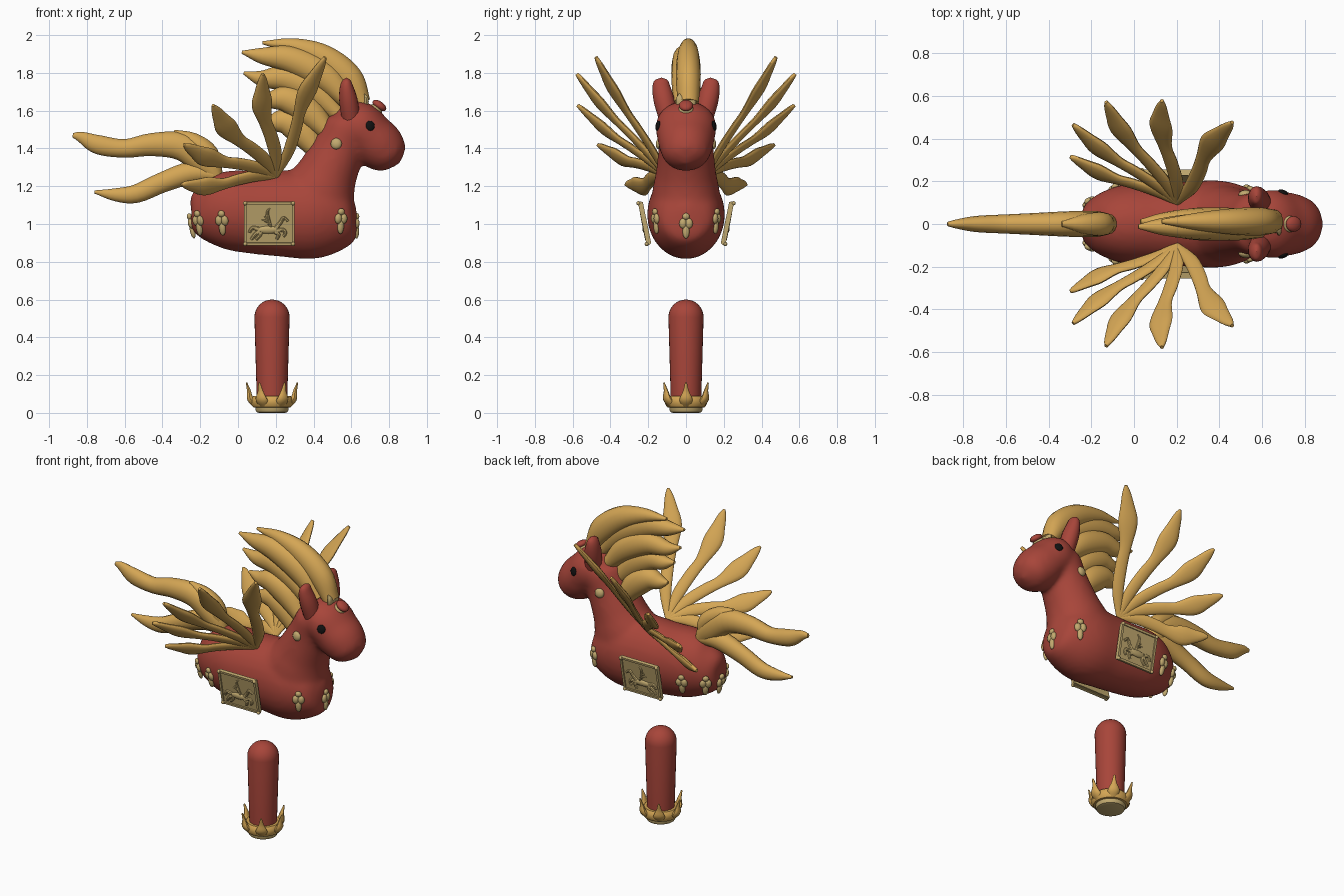
import bpy, bmesh, math
from mathutils import Vector, Matrix
from mathutils.bvhtree import BVHTree

if "Cube" in bpy.data.objects:
    bpy.data.objects.remove(bpy.data.objects["Cube"])


def material(name, rgb):
    m = bpy.data.materials.new(name)
    m.use_nodes = True
    m.diffuse_color = (*rgb, 1)
    m.node_tree.nodes["Principled BSDF"].inputs["Base Color"].default_value = (*rgb, 1)
    return m


RED = material("brick red", (0.39, 0.06, 0.042))
GOLD = material("warm gold", (0.66, 0.38, 0.09))
PALE = material("pale gold", (0.54, 0.40, 0.16))
BLACK = material("black", (0.006, 0.006, 0.006))
Y = Vector((0, 1, 0))


def finish(name, bm, mat, mirror=False):
    bmesh.ops.remove_doubles(bm, verts=bm.verts, dist=0.0002)
    bmesh.ops.recalc_face_normals(bm, faces=bm.faces)
    me = bpy.data.meshes.new(name)
    bm.to_mesh(me)
    bm.free()
    me.materials.append(mat)
    ob = bpy.data.objects.new(name, me)
    bpy.context.collection.objects.link(ob)
    bpy.ops.object.select_all(action='DESELECT')
    ob.select_set(True)
    bpy.context.view_layer.objects.active = ob
    bpy.ops.object.shade_smooth_by_angle(angle=math.radians(40))
    if mirror:
        mod = ob.modifiers.new("mirror", 'MIRROR')
        mod.use_axis = (False, True, False)
        mod.use_mirror_merge = False
    return ob


def spline(keys, steps):
    """Catmull-Rom interpolation through keys of any dimension."""
    k = [Vector(p) for p in keys]
    k = [k[0] * 2 - k[1]] + k + [k[-1] * 2 - k[-2]]
    out = []
    for i in range(1, len(k) - 2):
        a, b, c, d = k[i - 1:i + 3]
        for j in range(steps):
            t = j / steps
            out.append((b * 2 + (c - a) * t + (a * 2 - b * 5 + c * 4 - d) * t * t
                        + (b * 3 - a - c * 3 + d) * t ** 3) * 0.5)
    return out + [k[-2]]


def sweep(bm, keys, side=Y, sides=14, steps=4, matrix=None):
    """Elliptical tube; each key is x, y, z, half height, half width along side."""
    pts = spline(keys, steps)
    pos = [Vector(p[:3]) for p in pts]
    rings = []
    for i, p in enumerate(pts):
        t = (pos[min(i + 1, len(pos) - 1)] - pos[max(i - 1, 0)]).normalized()
        s = (side - t * side.dot(t)).normalized()
        n = t.cross(s)
        a, b = max(p[3], 0.0005), max(p[4], 0.0005)
        ring = []
        for q in range(sides):
            w = math.tau * q / sides
            v = pos[i] + s * b * math.cos(w) + n * a * math.sin(w)
            ring.append(bm.verts.new(matrix @ v if matrix else v))
        rings.append(ring)
    for r0, r1 in zip(rings, rings[1:]):
        for q in range(sides):
            bm.faces.new((r0[q], r0[q - 1], r1[q - 1], r1[q]))
    bm.faces.new(rings[0])
    bm.faces.new(rings[-1])


def flat(keys):
    """Keys x, z, half height, half width in the middle plane."""
    return [(x, 0, z, a, b) for x, z, a, b in keys]


def ball(bm, matrix, at, size):
    bmesh.ops.create_uvsphere(bm, u_segments=16, v_segments=10, radius=1,
                              matrix=matrix @ Matrix.Translation(at) @ Matrix.Diagonal((*size, 1)))


def box(bm, matrix, at, size):
    bmesh.ops.create_cube(bm, size=1, matrix=matrix @ Matrix.Translation(at) @ Matrix.Diagonal((*size, 1)))


def lathe(bm, profile, x, sides=32):
    sweep(bm, [(x, 0, z, r, r) for r, z in profile], sides=sides, steps=1)


# Body, neck and head fused into one smooth skin
bm = bmesh.new()
sweep(bm, flat([(-.255, 1.10, 0, 0), (-.235, 1.10, .09, .075), (-.17, 1.085, .165, .14),
                (-.05, 1.075, .21, .185), (.1, 1.06, .22, .195), (.25, 1.055, .23, .2),
                (.4, 1.05, .235, .205), (.52, 1.06, .2, .175), (.59, 1.08, .135, .12),
                (.63, 1.09, 0, 0)]), sides=28)
sweep(bm, flat([(.38, 1.0, .16, .14), (.42, 1.14, .2, .18), (.475, 1.27, .16, .16),
                (.54, 1.41, .138, .145), (.59, 1.53, .125, .145), (.6, 1.6, .06, .08)]), sides=28)
sweep(bm, flat([(.52, 1.61, 0, 0), (.56, 1.58, .085, .11), (.63, 1.53, .13, .16),
                (.70, 1.46, .133, .153), (.765, 1.40, .13, .138), (.825, 1.345, .09, .1),
                (.855, 1.315, 0, 0)]), sides=28)
body = finish("body", bm, RED)
mod = body.modifiers.new("fuse", 'REMESH')
mod.mode, mod.voxel_size, mod.use_smooth_shade = 'VOXEL', 0.015, True
mod = body.modifiers.new("soften", 'SMOOTH')
mod.factor, mod.iterations = 0.5, 12

bpy.context.view_layer.update()
skin = BVHTree.FromObject(body, bpy.context.evaluated_depsgraph_get())


def on_skin(origin, direction):
    """Frame on the body surface, local y pointing outward."""
    p, n, _, _ = skin.ray_cast(Vector(origin), Vector(direction))
    if n.dot(Vector(direction)) > 0:
        n = -n
    return Matrix.Translation(p) @ n.to_track_quat('Y', 'Z').to_matrix().to_4x4()


def on_side(x, z):
    return on_skin((x, -2, z), (0, 1, 0))


# Ears, eyes and neck studs
bm = bmesh.new()
sweep(bm, [(.6, -.09, 1.55, .05, .05), (.585, -.115, 1.65, .05, .055),
           (.575, -.13, 1.72, .038, .048), (.575, -.13, 1.76, .022, .035), (.575, -.13, 1.775, 0, 0)])
finish("ears", bm, RED, True)
bm = bmesh.new()
ball(bm, on_side(.70, 1.52), (0, 0, 0), (.025, .01, .027))
finish("eyes", bm, BLACK, True)
bm = bmesh.new()
ball(bm, on_side(.52, 1.425), (0, 0, 0), (.03, .018, .03))
finish("neck_studs", bm, PALE, True)


# Small drop shaped ornaments around the body
def ornament(bm, m):
    ball(bm, m, (0, 0, .045), (.019, .014, .018))
    ball(bm, m, (0, 0, -.035), (.018, .014, .038))
    for x in (-.016, .016):
        ball(bm, m, (x, 0, .008), (.02, .016, .027))


bm = bmesh.new()
for x, z in ((-.21, 1.01), (-.085, 1.01), (.545, 1.02)):
    ornament(bm, on_side(x, z))
finish("side_ornaments", bm, PALE, True)
bm = bmesh.new()
for x in (2, -2):
    ornament(bm, on_skin((x, 0, .995), (-x, 0, 0)))
finish("end_ornaments", bm, PALE)

# Side plaques with a raised winged horse
m = Matrix.Translation((.165, -.215, 1.005)) @ Matrix.Rotation(.2, 4, 'X')
bm = bmesh.new()
box(bm, m, (0, 0, 0), (.265, .018, .225))
for s in (-1, 1):
    box(bm, m, (s * .127, -.008, 0), (.014, .018, .232))
    box(bm, m, (0, -.008, s * .11), (.268, .018, .014))
    for t in (-1, 1):
        ball(bm, m, (s * .127, -.015, t * .11), (.011, .011, .011))
ball(bm, m, (-.005, -.009, -.035), (.06, .013, .021))
limbs = [((.035, -.025), (.06, .005), (.075, .03), (.1, .012)),
         ((.035, -.04), (.075, -.035), (.085, -.055), (.075, -.07)),
         ((.03, -.045), (.05, -.06), (.04, -.085)),
         ((-.05, -.04), (-.075, -.06), (-.095, -.088)),
         ((-.045, -.045), (-.05, -.065), (-.07, -.088)),
         ((-.055, -.03), (-.09, -.025), (-.105, -.05))]
for limb in limbs:
    n = len(limb)
    sweep(bm, [(x, -.009, z, .012 - .006 * i / n, .01) for i, (x, z) in enumerate(limb)],
          sides=8, steps=3, matrix=m)
for i in range(5):
    sweep(bm, [(.01, -.009, -.02, .006, .008), (-.01, -.009, .01 + .012 * i, .008, .009),
               (-.04 + .012 * i, -.009, .018 + .016 * i, .003, .004)], sides=8, steps=3, matrix=m)
finish("side_plaques", bm, PALE, True)

# Wings: a fan of feathers, each flat along the fan
root = Vector((.2, -.1, 1.25))
tips = [Vector(t) for t in ((.45, -.48, 1.88), (.12, -.58, 1.79), (-.14, -.57, 1.62),
                            (-.29, -.46, 1.41), (-.30, -.31, 1.2))]
feather = [(0, .015), (.2, .034), (.4, .036), (.55, .036), (.73, .058), (.86, .04), (.95, .024), (1, .008)]
bm = bmesh.new()
for i, tip in enumerate(tips):
    across = tips[max(i - 1, 0)] - tips[min(i + 1, 4)]
    across = across.normalized()
    keys = []
    for t, w in feather:
        p = root.lerp(tip, t) + across * .018 * math.sin(t * 7)
        keys.append((*p, .008 + w * .22, w))
    sweep(bm, keys, side=across)
finish("wing_feathers", bm, GOLD, True)

# Mane: stacked locks swept up and back
locks = [[(.66, 1.64), (.585, 1.77), (.45, 1.88), (.29, 1.94), (.13, 1.96)],
         [(.59, 1.64), (.46, 1.78), (.28, 1.87), (.13, 1.89), (.02, 1.91)],
         [(.53, 1.58), (.41, 1.70), (.26, 1.77), (.13, 1.77), (.03, 1.80)],
         [(.49, 1.47), (.37, 1.60), (.26, 1.66), (.17, 1.66), (.09, 1.68)],
         [(.44, 1.36), (.35, 1.48), (.26, 1.54), (.18, 1.54), (.12, 1.55)]]
widths = [(.045, .055), (.078, .066), (.072, .06), (.045, .04), (.008, .01)]
bm = bmesh.new()
for i, lock in enumerate(locks):
    sway = .012 * (-1) ** i
    sweep(bm, [(x, sway, z, a, b) for (x, z), (a, b) in zip(lock, widths)], steps=5)
finish("mane", bm, GOLD)

# Tail: two long locks and a short upper curl
bm = bmesh.new()
sweep(bm, flat([(-.1, 1.22, .03, .04), (-.17, 1.32, .075, .06), (-.3, 1.41, .075, .06),
                (-.46, 1.42, .062, .052), (-.6, 1.40, .05, .045), (-.74, 1.42, .052, .038),
                (-.83, 1.46, .03, .022), (-.875, 1.47, .012, .01)]))
sweep(bm, flat([(-.13, 1.26, .04, .05), (-.25, 1.27, .06, .055), (-.4, 1.22, .055, .045),
                (-.54, 1.16, .05, .04), (-.65, 1.155, .035, .028), (-.76, 1.17, .008, .008)]))
sweep(bm, flat([(-.12, 1.27, .03, .04), (-.15, 1.37, .05, .055), (-.24, 1.44, .045, .045),
                (-.34, 1.49, .01, .012)]))
finish("tail", bm, GOLD)

# Forehead crest and jewel
bm = bmesh.new()
for y, top in ((-.03, 1.69), (0, 1.745), (.03, 1.69)):
    sweep(bm, [(.675, y * .5, 1.6, .012, .03), (.68, y, 1.66, .012, .024), (.67, y * 1.2, top, .002, .003)])
m = Matrix.Translation((.735, 0, 1.615)) @ Matrix.Rotation(.62, 4, 'Y')
ball(bm, m, (0, 0, -.01), (.038, .04, .02))
finish("forehead_crest", bm, PALE)
bm = bmesh.new()
ball(bm, m, (.004, 0, .018), (.042, .037, .022))
finish("forehead_jewel", bm, RED)

# Separate post under the body
bm = bmesh.new()
dome = [(.093 * math.cos(a), .507 + .093 * math.sin(a)) for a in (math.pi / 16 * k for k in range(9))]
lathe(bm, [(.08, .05)] + dome, .18)
finish("post", bm, RED)

# Crown shaped foot and its base disc
bm = bmesh.new()
lathe(bm, [(.07, .025), (.1, .03), (.112, .05), (.11, .075), (.098, .09), (.07, .09)], .18)
for k in range(6):
    turn = Matrix.Translation((.18, 0, 0)) @ Matrix.Rotation(k * math.pi / 3, 4, 'Z')
    sweep(bm, [(.085, 0, .05, .025, .035), (.115, 0, .075, .018, .034),
               (.122, 0, .115, .011, .016), (.135, 0, .16, .004, .005)], sides=10, matrix=turn)
finish("foot_crown", bm, GOLD)
bm = bmesh.new()
lathe(bm, [(.07, 0), (.082, .004), (.088, .016), (.088, .04)], .18)
finish("foot_base", bm, PALE)
